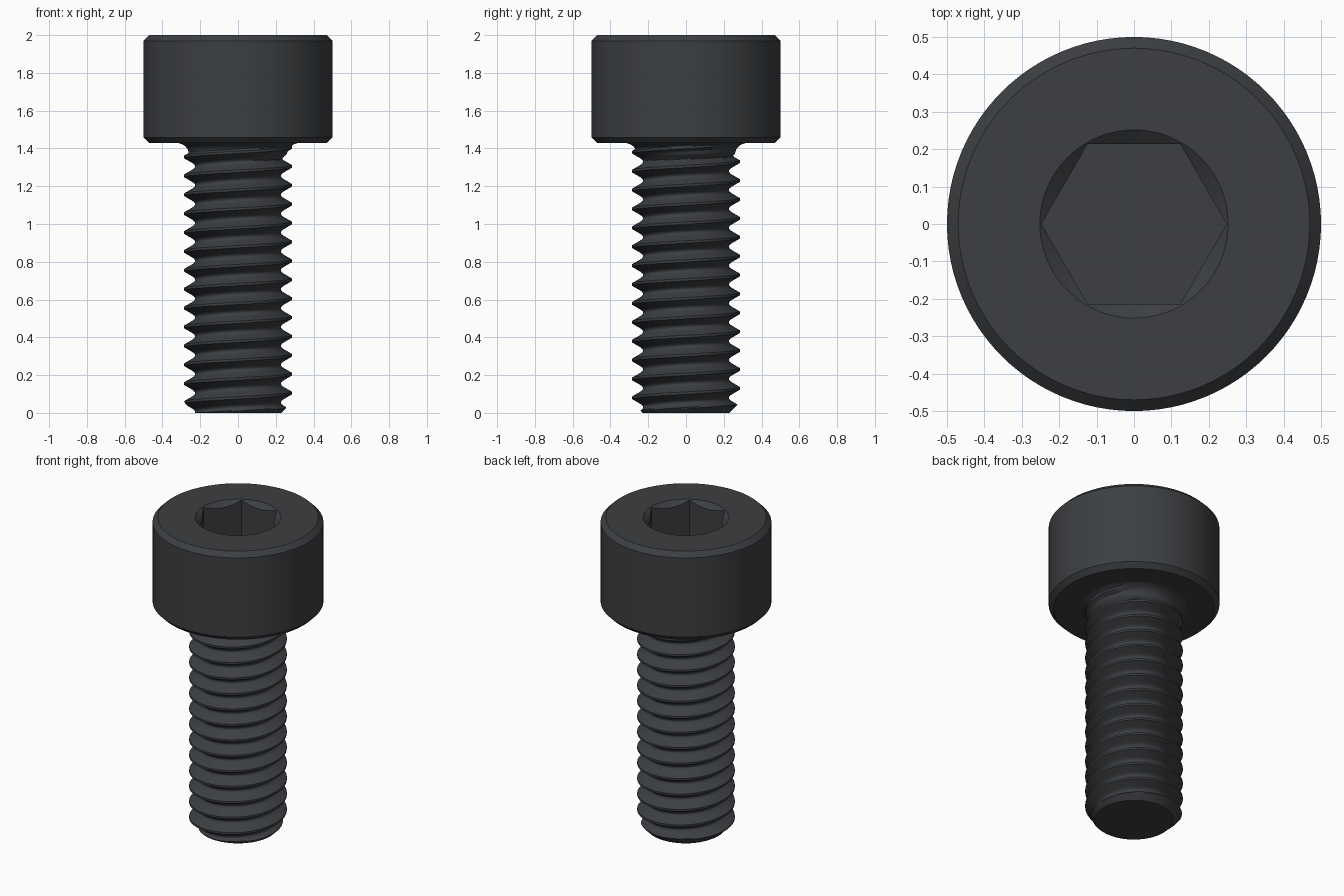
import bpy, bmesh, math

if "Cube" in bpy.data.objects:
    bpy.data.objects.remove(bpy.data.objects["Cube"])

SEG = 96
HEAD_BOTTOM, TOP = 1.4286, 2.0
NECK_R = 0.315

mat = bpy.data.materials.new("dark_steel")
mat.diffuse_color = (0.045, 0.049, 0.054, 1)
mat.use_nodes = True
mat.node_tree.nodes["Principled BSDF"].inputs["Base Color"].default_value = mat.diffuse_color


def finish(name, bm):
    bmesh.ops.recalc_face_normals(bm, faces=bm.faces[:])
    me = bpy.data.meshes.new(name)
    bm.to_mesh(me)
    bm.free()
    me.materials.append(mat)
    ob = bpy.data.objects.new(name, me)
    bpy.context.collection.objects.link(ob)
    bpy.ops.object.select_all(action='DESELECT')
    ob.select_set(True)
    bpy.context.view_layer.objects.active = ob
    bpy.ops.object.shade_smooth_by_angle(angle=math.radians(30))


# Head: stacked rings from the underside, over the rim, down into the hex socket
APOTHEM, RIM, DEPTH = 0.2143, 0.2515, 0.286


def hex_r(a):
    return APOTHEM / math.cos(a % (math.pi / 3) - math.pi / 6)


def circle(r, z):
    return lambda a: (r, z)


rings = [
    circle(NECK_R, HEAD_BOTTOM), circle(0.47, HEAD_BOTTOM),
    circle(0.5, HEAD_BOTTOM + 0.03), circle(0.5, TOP - 0.03),
    circle(0.47, TOP), circle(RIM, TOP),
    lambda a: (hex_r(a), TOP - (RIM - hex_r(a)) * 0.8),
    lambda a: (hex_r(a), TOP - DEPTH),
]
bm = bmesh.new()
grid = []
for ring in rings:
    row = []
    for j in range(SEG):
        a = 2 * math.pi * j / SEG
        r, z = ring(a)
        row.append(bm.verts.new((r * math.cos(a), r * math.sin(a), z)))
    grid.append(row)
for lo, hi in zip(grid, grid[1:]):
    for j in range(SEG):
        k = (j + 1) % SEG
        bm.faces.new((lo[j], lo[k], hi[k], hi[j]))
bm.faces.new(grid[-1])
finish("socket_head", bm)

# Threaded shank: rows follow the helix and are clamped at both ends
PITCH, CREST, PHASE = 0.1, 0.2857, 0.005
SLOPE = PITCH * math.sqrt(3)
HALF = [0.0625, 0.12, 0.18, 0.24, 0.3, 0.35, 0.4, 0.45]
STEPS = HALF + [0.5] + [1 - h for h in reversed(HALF)]
NECK = [(1.31, 0.2), (1.37, 0.258), (1.395, 0.266), (1.41, 0.277),
        (1.421, 0.293), (HEAD_BOTTOM, NECK_R)]


def neck_r(z):
    for (z0, r0), (z1, r1) in zip(NECK, NECK[1:]):
        if z0 <= z <= z1:
            return r0 + (r1 - r0) * (z - z0) / (z1 - z0)
    return 0


def thread_r(a, z):
    p = (z - PHASE) / PITCH - a / (2 * math.pi)
    d = abs(p - round(p))
    r = CREST - max(0, min(d, 0.3) - 0.0625) * SLOPE
    if d > 0.3:  # rounded root
        r -= SLOPE * (0.1 - (0.5 - d) ** 2 / 0.4)
    return max(min(r, 0.23 + z), neck_r(z))


bm = bmesh.new()
n = len(STEPS)
levels = [k + s for k in range(-3, 17) for s in STEPS]
cols = []
for j in range(SEG):
    a = 2 * math.pi * j / SEG
    col = []
    for lv in levels:
        z = PHASE + PITCH * (lv + j / SEG)
        z = min(max(z, 0), HEAD_BOTTOM)
        r = thread_r(a, z)
        col.append(bm.verts.new((r * math.cos(a), r * math.sin(a), z)))
    cols.append(col)
for j in range(SEG):
    here, there = cols[j], cols[(j + 1) % SEG]
    shift = n if j == SEG - 1 else 0
    for i in range(len(levels) - 1 - shift):
        quad = (here[i], there[i + shift], there[i + 1 + shift], here[i + 1])
        zs = [v.co.z for v in quad]
        if max(zs) - min(zs) > 1e-6:
            bm.faces.new(quad)
bmesh.ops.delete(bm, geom=[v for v in bm.verts if not v.link_faces], context='VERTS')
bmesh.ops.remove_doubles(bm, verts=bm.verts[:], dist=1e-5)
# Flat end at the bottom
end = [e for e in bm.edges if e.is_boundary and max(v.co.z for v in e.verts) < 1e-4]
bmesh.ops.holes_fill(bm, edges=end, sides=0)
finish("threaded_shank", bm)
